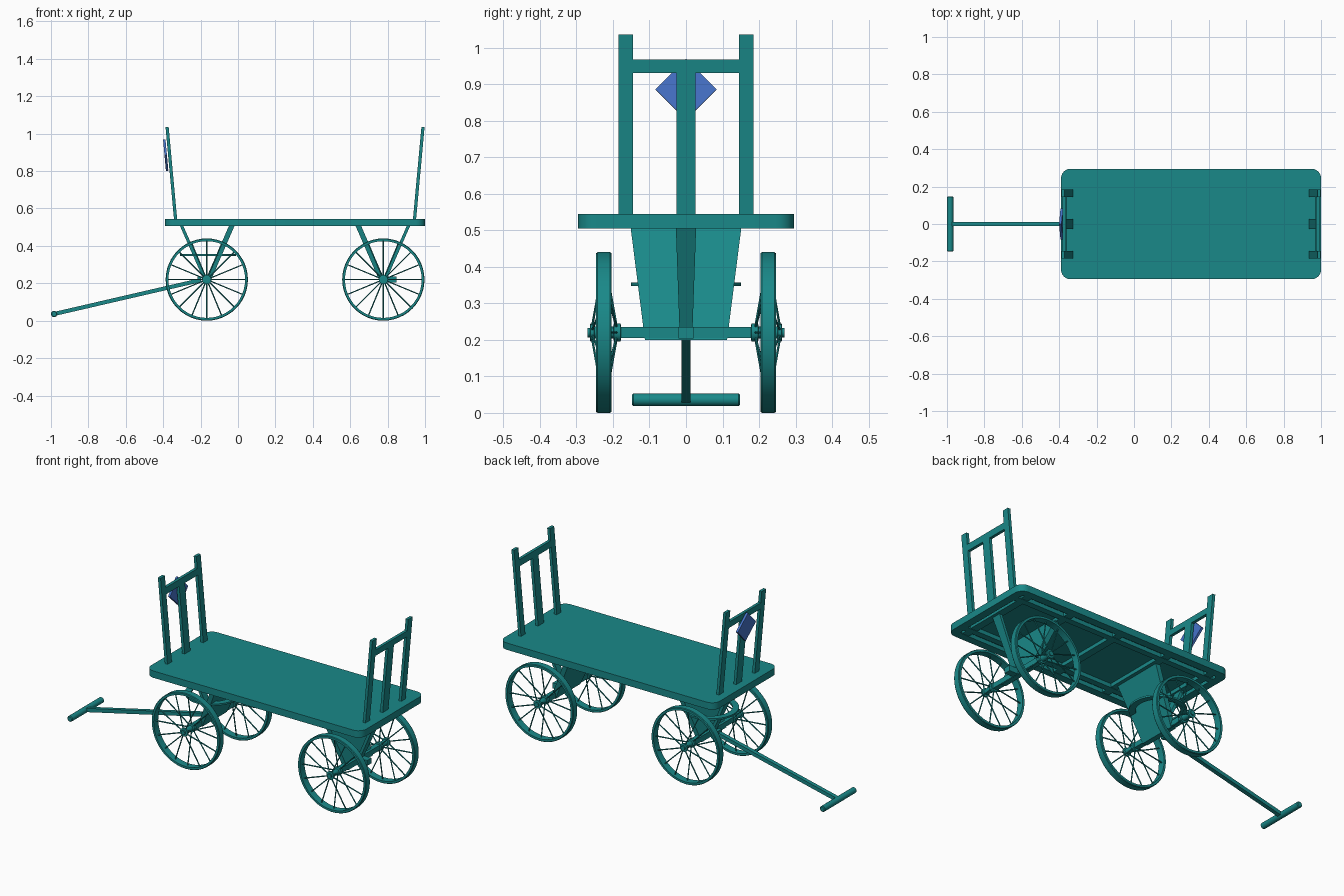
import bpy, bmesh
from math import sin, cos, pi, radians
from mathutils import Vector

if "Cube" in bpy.data.objects:
    bpy.data.objects.remove(bpy.data.objects["Cube"])


def material(name, color):
    m = bpy.data.materials.new(name)
    m.diffuse_color = color
    m.use_nodes = True
    m.node_tree.nodes["Principled BSDF"].inputs["Base Color"].default_value = m.diffuse_color
    return m


TEAL = material("teal_paint", (0.01, 0.25, 0.25, 1))
BLUE = material("blue_paint", (0.06, 0.17, 0.58, 1))


def loft(bm, loops, ring=False):
    """Skin equal-length loops; cap the ends, or join last to first."""
    vs = [[bm.verts.new(p) for p in lp] for lp in loops]
    n = len(vs[0])
    for a, b in list(zip(vs, vs[1:])) + ([(vs[-1], vs[0])] if ring else []):
        for i in range(n):
            j = (i + 1) % n
            bm.faces.new((a[i], a[j], b[j], b[i]))
    if not ring:
        bm.faces.new(vs[0])
        bm.faces.new(vs[-1])


def finish(name, bm, mat=TEAL):
    bmesh.ops.recalc_face_normals(bm, faces=bm.faces)
    me = bpy.data.meshes.new(name)
    bm.to_mesh(me)
    bm.free()
    for p in me.polygons:
        p.use_smooth = True
    me.set_sharp_from_angle(angle=radians(30))
    me.materials.append(mat)
    ob = bpy.data.objects.new(name, me)
    bpy.context.collection.objects.link(ob)
    return ob


def part(name, loops, ring=False, mat=TEAL):
    bm = bmesh.new()
    loft(bm, loops, ring)
    return finish(name, bm, mat)


def box(name, x0, x1, y0, y1, z0, z1):
    return part(name, [[(x0, y0, z), (x1, y0, z), (x1, y1, z), (x0, y1, z)] for z in (z0, z1)])


def strut(name, a, b, wa, wb, t):
    """Sloping board between (x, y, z) points, level ends, y widths wa and wb."""
    return part(name, [[(p[0] + i * t / 2, p[1] + j * w / 2, p[2])
                        for i, j in ((-1, -1), (1, -1), (1, 1), (-1, 1))]
                       for p, w in ((a, wa), (b, wb))])


def circle_y(cx, cz, r, y, n):
    return [(cx + r * cos(2 * pi * i / n), y, cz + r * sin(2 * pi * i / n)) for i in range(n)]


def tube(bm, a, b, r, n=6):
    a, b = Vector(a), Vector(b)
    q = (b - a).to_track_quat('Z', 'Y')
    loft(bm, [[p + q @ Vector((r * cos(2 * pi * i / n), r * sin(2 * pi * i / n), 0))
               for i in range(n)] for p in (a, b)])


def round_rect(x0, x1, hy, r, z, n=6):
    pts = []
    for k, (cx, cy) in enumerate(((x1 - r, hy - r), (x0 + r, hy - r), (x0 + r, r - hy), (x1 - r, r - hy))):
        for i in range(n + 1):
            t = (k + i / n) * pi / 2
            pts.append((cx + r * cos(t), cy + r * sin(t), z))
    return pts


MID = 0.305            # deck centre in x
DX0, DX1, HY = -0.39, 1.0, 0.295

# Deck board, its hanging rim and the bearers underneath
part("deck_board", [round_rect(DX0, DX1, HY, 0.05, z) for z in (0.528, 0.545)])
part("deck_rim", [round_rect(DX0, DX1, HY, 0.05, 0.505), round_rect(DX0, DX1, HY, 0.05, 0.53),
                  round_rect(DX0 + .045, DX1 - .045, HY - .045, 0.02, 0.53),
                  round_rect(DX0 + .045, DX1 - .045, HY - .045, 0.02, 0.505)], ring=True)
for s, side in ((-1, "right"), (1, "left")):
    box("deck_rail_" + side, DX0 + .04, DX1 - .04, s * .2 - .018, s * .2 + .018, 0.505, 0.53)
for i, x in enumerate((-0.305, -0.02, MID, 0.63, 0.915)):
    box(f"deck_crossbeam_{i}", x - .022, x + .022, -.255, .255, 0.507, 0.53)

# Both ends: e = -1 is the steered end, e = 1 the fixed end
for e, end in ((-1, "front"), (1, "rear")):
    def X(d):
        return MID + e * d

    def post_x(z):
        return X(0.639 + (z - 0.545) * 0.092)

    # End rack of two tall posts, a centre slat and a top rail
    for y, top, w, nm in ((-.165, 1.035, .04, "post_a"), (.165, 1.035, .04, "post_b"),
                          (0, .945, .053, "slat")):
        strut(f"{end}_rack_{nm}", (post_x(.53), y, .53), (post_x(top), y, top), w, w, .017)
    strut(f"{end}_rack_rail", (post_x(.93), 0, .93), (post_x(.967), 0, .967), .3, .3, .017)

    # Undercarriage: tapered plate inboard, narrow brace outboard, axle
    ax, az = X(0.472), 0.22
    strut(f"{end}_support_plate", (ax, 0, .2), (X(0.335), 0, .515), .225, .305, .03)
    strut(f"{end}_brace", (ax + e * .008, 0, .22), (X(0.61), 0, .515), .035, .056, .018)
    box(f"{end}_axle", ax - .015, ax + .015, -.2, .2, az - .015, az + .015)
    box(f"{end}_axle_socket", ax - .02 + e * .03, ax + .02 + e * .05, -.02, .02, .203, .235)

    # Wheels with dished wire spokes
    for s, side in ((-1, "right"), (1, "left")):
        part(f"{end}_{side}_wheel_rim",
             [circle_y(ax, az, r, s * y, 48) for r, y in
              ((.205, .204), (.217, .204), (.22, .208), (.22, .242), (.217, .246), (.205, .246))], ring=True)
        part(f"{end}_{side}_hub",
             [circle_y(ax, az, r, s * y, 20) for r, y in
              ((.018, .178), (.025, .179), (.025, .197), (.016, .199), (.016, .25),
               (.024, .252), (.024, .262), (.013, .263), (.013, .27))])
        bm = bmesh.new()
        for i in range(16):
            t = 2 * pi * i / 16
            y = .257 if i % 2 else .190
            tube(bm, (ax + .018 * cos(t), s * y, az + .018 * sin(t)),
                 (ax + .21 * cos(t), s * .225, az + .21 * sin(t)), .0035)
        finish(f"{end}_{side}_spokes", bm)

# Steering turntable ring
bm = bmesh.new()
N, cx = 40, -0.16
loft(bm, [[(cx + r * cos(2 * pi * i / N), r * sin(2 * pi * i / N), z) for i in range(N)]
          for r, z in ((.15, .347), (.15, .357), (.115, .357), (.115, .347))], ring=True)
finish("turntable_ring", bm)

# Pull handle with a round grip
part("pull_handle", [[(x, -.012, z - .011), (x, .012, z - .011), (x, .012, z + .011), (x, -.012, z + .011)]
                     for x, z in ((-.2, .217), (-.983, .036))])
part("handle_grip", [circle_y(-.983, .036, r, y, 16) for r, y in
                     ((.013, -.148), (.017, -.144), (.017, .144), (.013, .148))])

# Blue diamond plate leaning with the front rack
c, up, out = Vector((-.387, 0, .885)), Vector((-.092, 0, 1)).normalized(), Vector((-1, 0, -.092)).normalized()
H = .084
part("diamond_plate", [[c + out * d + up * (H * v) + Vector((0, H * u, 0))
                        for u, v in ((1, 0), (0, 1), (-1, 0), (0, -1))] for d in (-.007, .006)], mat=BLUE)
